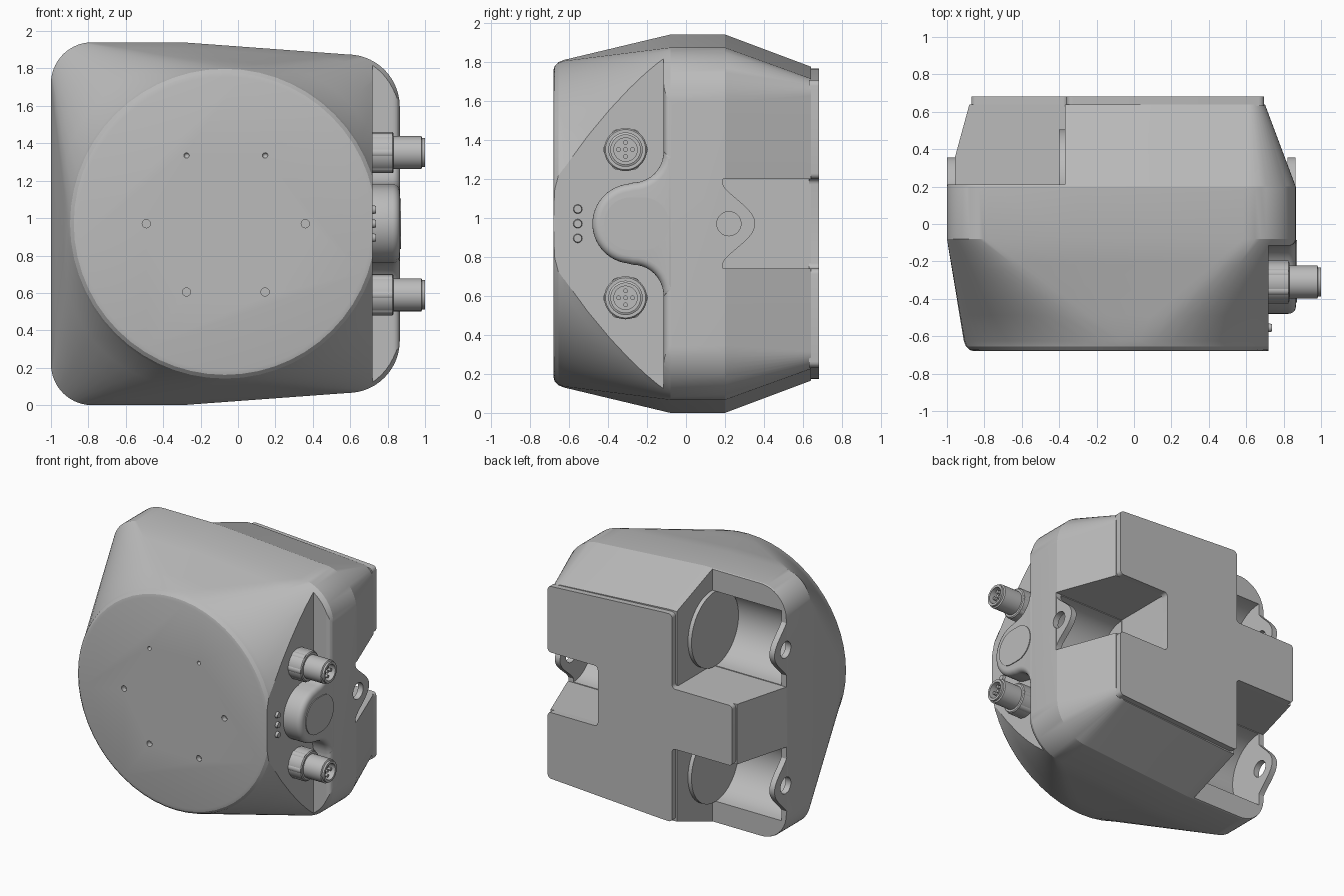
import bpy, bmesh, math
from math import cos, sin, pi
from mathutils import Matrix

cube = bpy.data.objects.get("Cube")
if cube:
    bpy.data.objects.remove(cube)

grey = bpy.data.materials.new("housing grey")
grey.use_nodes = True
colour = (0.5, 0.5, 0.5, 1)
grey.diffuse_color = colour
grey.node_tree.nodes["Principled BSDF"].inputs["Base Color"].default_value = colour
MID = 0.97  # height of the mirror plane


def finish(name, bm):
    bmesh.ops.recalc_face_normals(bm, faces=bm.faces[:])
    mesh = bpy.data.meshes.new(name)
    bm.to_mesh(mesh)
    bm.free()
    mesh.materials.append(grey)
    ob = bpy.data.objects.new(name, mesh)
    bpy.context.collection.objects.link(ob)
    return ob


def activate(ob):
    bpy.ops.object.select_all(action='DESELECT')
    ob.select_set(True)
    bpy.context.view_layer.objects.active = ob


def smooth(ob, angle=25):
    activate(ob)
    bpy.ops.object.shade_smooth_by_angle(angle=math.radians(angle))


def cut(ob, *cutters):
    for cutter in cutters:
        mod = ob.modifiers.new("cut", 'BOOLEAN')
        mod.object, mod.solver = cutter, 'EXACT'
        activate(ob)
        bpy.ops.object.modifier_apply(modifier=mod.name)
        bpy.data.objects.remove(cutter)


def prism(name, pts, axis, a, b, corner=0, rim=0):
    """Extrude a 2D outline along an axis, rounding its corners or end rim."""
    place = {'x': lambda p, d: (d, p[0], p[1]),
             'y': lambda p, d: (p[0], d, p[1]),
             'z': lambda p, d: (p[0], p[1], d)}[axis]
    bm = bmesh.new()
    low, high = [[bm.verts.new(place(p, d)) for p in pts] for d in (a, b)]
    n = len(pts)
    bm.faces.new(low)
    top = bm.faces.new(high)
    for i in range(n):
        j = (i + 1) % n
        bm.faces.new((low[i], low[j], high[j], high[i]))
    bmesh.ops.recalc_face_normals(bm, faces=bm.faces[:])
    if corner:
        uprights = [bm.edges.get((low[i], high[i])) for i in range(n)]
        bmesh.ops.bevel(bm, geom=uprights, offset=corner, segments=5,
                        profile=0.5, affect='EDGES')
    if rim:
        bmesh.ops.bevel(bm, geom=top.edges[:], offset=rim, segments=5,
                        profile=0.5, affect='EDGES')
    return finish(name, bm)


def box(x0, x1, y0, y1, z0, z1):
    return prism("cutter", [(x0, y0), (x1, y0), (x1, y1), (x0, y1)], 'z', z0, z1)


def rod(name, axis, a, b, u, v, r, r2=None, segs=40):
    """Cylinder or cone from a to b along x or y, centred on the other two."""
    bm = bmesh.new()
    bmesh.ops.create_cone(bm, cap_ends=True, segments=segs, radius1=r,
                          radius2=r if r2 is None else r2, depth=b - a)
    c = (a + b) / 2
    turn, loc = (Matrix.Rotation(pi / 2, 4, 'Y'), (c, u, v)) if axis == 'x' else \
                (Matrix.Rotation(-pi / 2, 4, 'X'), (u, c, v))
    bm.transform(Matrix.Translation(loc) @ turn)
    return finish(name, bm)


def arc(cx, cy, r, start, end, n=10):
    return [(cx + r * cos(math.radians(start + (end - start) * i / n)),
             cy + r * sin(math.radians(start + (end - start) * i / n)))
            for i in range(n + 1)]


# Housing: a loft from a round front to a tapered, rounded rectangle
def section(xl, xr, hl, hr, rl, rr, knee):
    upper = arc(xr - rr, hr - rr, rr, 0, 90, 14) + [(knee, hl)] \
        + arc(xl + rl, hl - rl, rl, 90, 180, 14)
    return upper + [(x, -z) for x, z in reversed(upper)]


def disc(r):
    return (-0.07 - r, -0.07 + r, r, r, r, r, -0.07)


wide = (-1, 0.865, 0.97, 0.905, 0.22, 0.28, -0.3)
back = (-0.88, 0.70, 0.805, 0.745, 0.08, 0.09, -0.3)
rings = [(-0.68, disc(0.785)), (-0.674, disc(0.808)), (-0.655, disc(0.828)),
         (-0.625, disc(0.84))]
for k in range(1, 5):
    t = k / 4
    rings.append((-0.625 + 0.545 * t,
                  [p + (q - p) * t for p, q in zip(disc(0.84), wide)]))
rings += [(0.2, wide), (0.64, back)]

bm = bmesh.new()
loops = [[bm.verts.new((x, y, MID + z)) for x, z in section(*s)] for y, s in rings]
for l0, l1 in zip(loops, loops[1:]):
    for i in range(len(l0)):
        j = (i + 1) % len(l0)
        bm.faces.new((l0[i], l0[j], l1[j], l1[i]))
bm.faces.new(loops[0])
bm.faces.new(loops[-1])
bmesh.ops.remove_doubles(bm, verts=bm.verts[:], dist=1e-4)
housing = finish("housing", bm)

# Flat connector panel stepped into the side
step = [(0.72, -0.9), (1.2, -0.9), (1.2, -0.075)] + arc(0.825, -0.075, 0.04, 0, -90, 6) \
    + [(0.72, -0.115)]
cut(housing, prism("cutter", step, 'z', -0.2, 2.2))

# Mounting pockets: two corner pockets on one side, one notch on the other
for s in (-1, 1):
    z = MID + s * 0.52
    z0, z1 = sorted((MID + s * 0.23, MID + s * 1.5))
    cut(housing, box(-1.3, -0.37, 0.21, 0.9, z0, z1),
        rod("cutter", 'x', -0.955, -0.371, 0.212, z, 0.285))
cut(housing, box(0.27, 1.2, 0.19, 0.9, MID - 0.23, MID + 0.23),
    rod("cutter", 'x', 0.271, 0.82, 0.192, MID, 0.225))

# Rounded lugs with screw holes
lugs = [("right_lug", 0.82, 0.864, MID, 0.2, 0.19), ("upper_left_lug", -0.999, -0.955, MID + 0.52, 0.22, 0.2),
        ("lower_left_lug", -0.999, -0.955, MID - 0.52, 0.22, 0.2)]
for name, a, b, z, w, y in lugs:
    bell = [(y + (0.355 - y) * max(0, cos(pi * t / 24)) ** 1.4, z + w * t / 12)
            for t in range(-12, 13)]
    lug = prism(name, [(y - 0.05, z - w)] + bell + [(y - 0.05, z + w)], 'x', a, b)
    for ob in (lug, housing):
        cut(ob, rod("cutter", 'x', a - 0.05, b + 0.05, 0.22, z, 0.062))
    smooth(lug)

# Screw holes in the front face
for dx, z, tip in [(-0.21, 0.365, 0), (0.21, 0.365, 0), (-0.425, 0, None),
                   (0.425, 0, None), (-0.21, -0.365, None), (0.21, -0.365, None)]:
    cut(housing, rod("cutter", 'y', -0.7, -0.64, dx - 0.065, MID + z, 0.022, tip, 20))
smooth(housing, 19)

# Round end discs inside the corner pockets
for name, s in (("upper_pocket_disc", 1), ("lower_pocket_disc", -1)):
    smooth(rod(name, 'x', -0.4, -0.36, 0.22, MID + s * 0.52, 0.285, segs=64))

# Cross-shaped back plate
half = [(0.27, 0.23), (0.695, 0.23), (0.695, 0.735), (-0.3, 0.795), (-0.36, 0.795),
        (-0.36, 0.23), (-0.87, 0.23)]
outline = [(x, MID + z) for x, z in half] + [(x, MID - z) for x, z in reversed(half)]
smooth(prism("back_plate", outline, 'y', 0.63, 0.683, corner=0.028))

# Raised button island that flows into the side step
top_half = [(-0.05, 0.37)] + arc(-0.275, 0.37, 0.16, 0, -90) + arc(-0.275, 0, 0.205, 90, 180, 14)[1:]
island = [(y, MID + z) for y, z in top_half] + [(y, MID - z) for y, z in reversed(top_half[:-1])]
smooth(prism("button_island", island, 'x', 0.7, 0.866, rim=0.04), 40)
stadium = arc(-0.285, MID, 0.135, 90, 270, 20) + arc(-0.22, MID, 0.135, -90, 90, 20)
smooth(prism("button", stadium, 'x', 0.86, 0.872))

# Indicator lamps
for i, name in enumerate(("lower_lamp", "middle_lamp", "upper_lamp")):
    smooth(rod(name, 'x', 0.71, 0.738, -0.555, MID + (i - 1) * 0.075, 0.025, 0.02, 24))

# Round cable connectors with pins
profile = [(0.70, 0.11), (0.825, 0.11), (0.832, 0.103), (0.832, 0.088), (0.98, 0.088),
           (0.985, 0.078), (1.0, 0.078), (1.0, 0.06), (0.92, 0.06), (0.92, 0)]
for level, s in (("upper", 1), ("lower", -1)):
    z = MID + s * 0.38
    bm = bmesh.new()
    vs = [bm.verts.new((x, r, 0)) for x, r in profile]
    es = [bm.edges.new(p) for p in zip(vs, vs[1:])]
    bmesh.ops.spin(bm, geom=vs + es, cent=(0, 0, 0), axis=(1, 0, 0), angle=2 * pi, steps=40)
    bmesh.ops.remove_doubles(bm, verts=bm.verts[:], dist=1e-4)
    bm.transform(Matrix.Translation((0, -0.31, z)))
    smooth(finish(level + "_connector", bm))
    spots = [(0, 0)] + [(0.036 * cos(k * pi / 2), 0.036 * sin(k * pi / 2)) for k in range(4)]
    for k, (y, dz) in enumerate(spots):
        smooth(rod(f"{level}_pin_{k + 1}", 'x', 0.91, 0.98, y - 0.31, z + dz, 0.012, segs=12))
    # Keyed grip ribs around the connector collar
    for k in range(6):
        a = k * pi / 3
        smooth(rod(f"{level}_grip_{k + 1}", 'x', 0.70, 0.826, -0.31 + 0.085 * cos(a),
                   z + 0.085 * sin(a), 0.03, segs=16))
